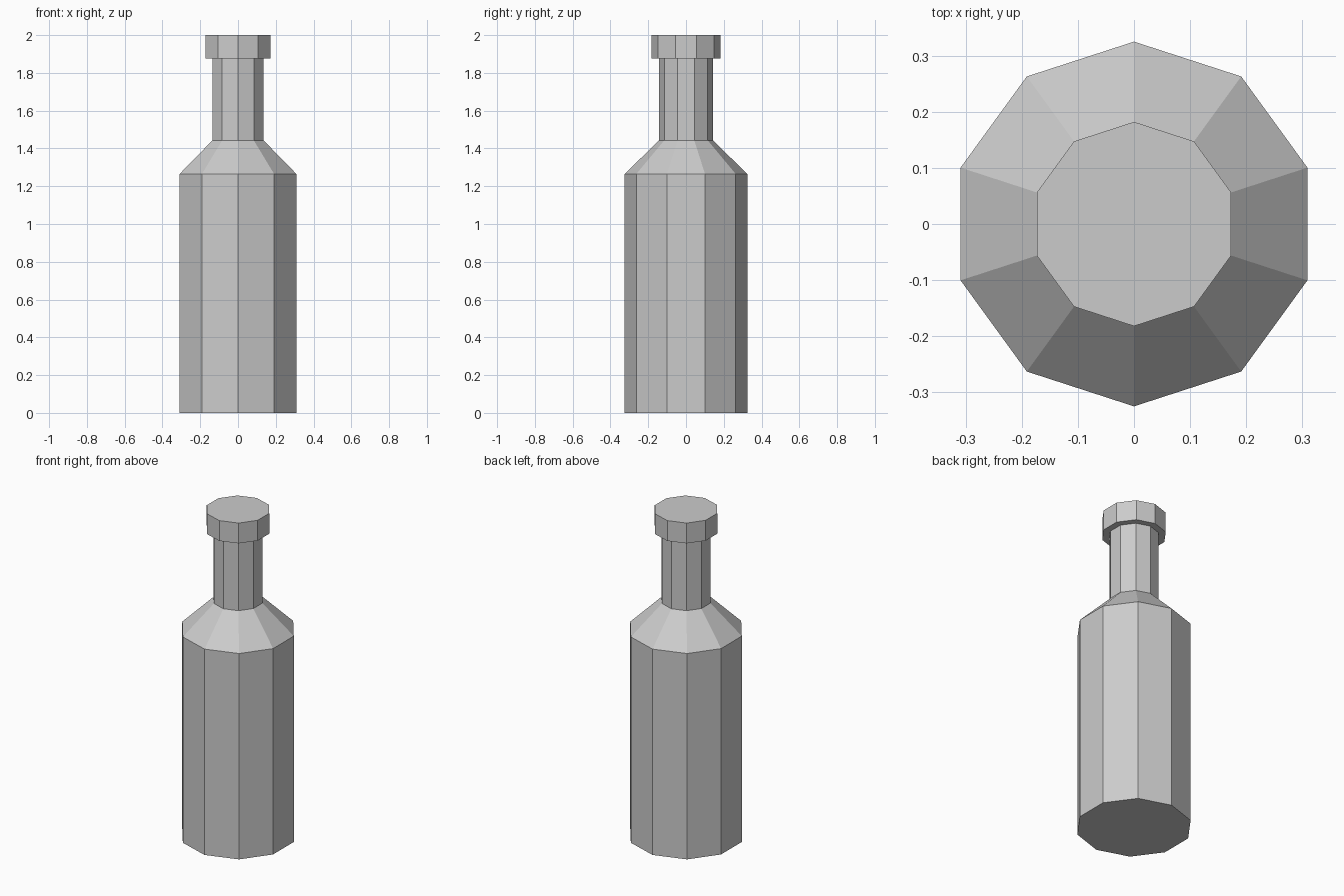
import bpy, bmesh
from math import cos, sin, pi

if "Cube" in bpy.data.objects:
    bpy.data.objects.remove(bpy.data.objects["Cube"])

SIDES = 10


def lathe(name, profile):
    """Closed ten-sided solid from (radius, z) points, with a corner on the y axis."""
    bm = bmesh.new()
    rings = [[bm.verts.new((r * cos(pi / 2 + 2 * pi * i / SIDES),
                            r * sin(pi / 2 + 2 * pi * i / SIDES), z))
              for i in range(SIDES)] for r, z in profile]
    for low, high in zip(rings, rings[1:]):
        for i in range(SIDES):
            j = (i + 1) % SIDES
            bm.faces.new((low[i], low[j], high[j], high[i]))
    bm.faces.new(rings[0][::-1])
    bm.faces.new(rings[-1])
    bmesh.ops.recalc_face_normals(bm, faces=bm.faces)
    mesh = bpy.data.meshes.new(name)
    bm.to_mesh(mesh)
    bm.free()
    obj = bpy.data.objects.new(name, mesh)
    bpy.context.collection.objects.link(obj)
    return obj


# One continuous outline: body, sloped shoulder, neck, overhanging cap
lathe("bottle", [
    (0.325, 0.0), (0.325, 1.265),
    (0.142, 1.443), (0.142, 1.875),
    (0.182, 1.875), (0.182, 2.0),
])
